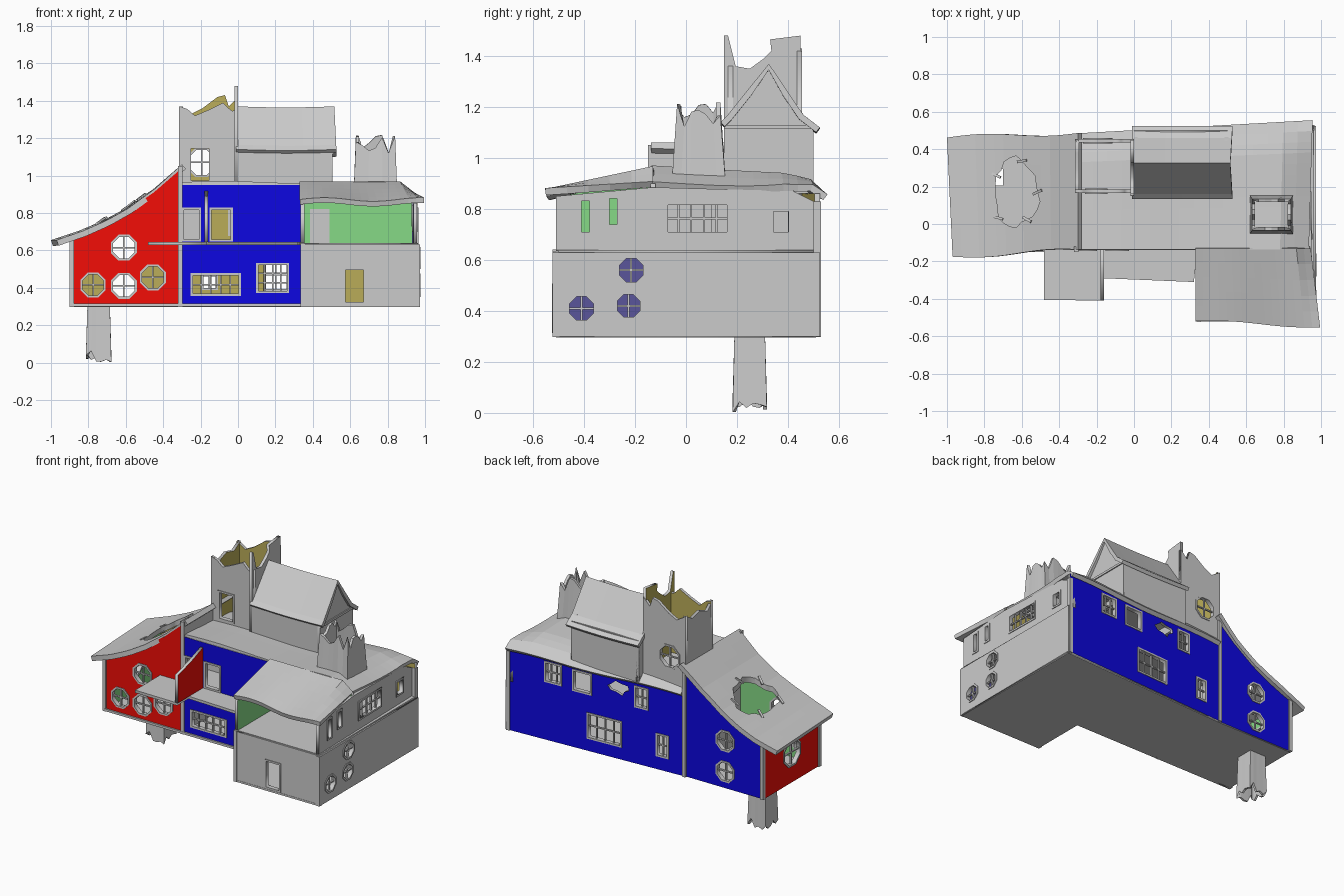
import bpy, bmesh, math, random
from mathutils import Matrix, Vector

if "Cube" in bpy.data.objects:
    bpy.data.objects.remove(bpy.data.objects["Cube"])
random.seed(4)


def mat(name, rgb):
    m = bpy.data.materials.new(name)
    m.diffuse_color = (*rgb, 1)
    m.use_nodes = True
    m.node_tree.nodes["Principled BSDF"].inputs["Base Color"].default_value = m.diffuse_color
    return m


RED, BLUE = mat("red_paint", (.9, .004, .002)), mat("blue_paint", (.004, .002, .75))
YELLOW, GREEN = mat("yellow_paint", (.5, .42, .1)), mat("green_paint", (.24, .7, .24))
PURPLE = mat("purple_paint", (.1, .09, .33))


def make(name, me, mats=(), M=None):
    ob = bpy.data.objects.new(name, me)
    for m in mats:
        me.materials.append(m)
    if M:
        me.transform(M)
    bpy.context.collection.objects.link(ob)
    return ob


def from_bm(name, bm, mats=(), M=None):
    me = bpy.data.meshes.new(name)
    bm.to_mesh(me)
    bm.free()
    return make(name, me, mats, M)


def evaluated(ob):
    dg = bpy.context.evaluated_depsgraph_get()
    return bpy.data.meshes.new_from_object(ob.evaluated_get(dg))


def fill(loops, t):
    """flat outline with holes, extruded to thickness t"""
    cu = bpy.data.curves.new("tmp", "CURVE")
    cu.dimensions, cu.fill_mode, cu.extrude = "2D", "BOTH", t / 2
    for l in loops:
        s = cu.splines.new("POLY")
        s.points.add(len(l) - 1)
        for p, (a, b) in zip(s.points, l):
            p.co = (a, b, 0, 1)
        s.use_cyclic_u = True
    ob = make("tmp", cu)
    me = evaluated(ob)
    bpy.data.objects.remove(ob)
    bm = bmesh.new()
    bm.from_mesh(me)
    bpy.data.meshes.remove(me)
    bmesh.ops.remove_doubles(bm, verts=bm.verts, dist=1e-5)
    bmesh.ops.recalc_face_normals(bm, faces=bm.faces)
    return bm


def cube(bm, c, s):
    bmesh.ops.create_cube(bm, size=1, matrix=Matrix.Translation(c) @ Matrix.Diagonal((*s, 1)))


def box(name, lo, hi):
    bm = bmesh.new()
    cube(bm, [(a + b) / 2 for a, b in zip(lo, hi)], [b - a for a, b in zip(lo, hi)])
    return from_bm(name, bm)


def rect(a, b, c, d):
    return [(a, b), (c, b), (c, d), (a, d)]


def octa(u, z, r):
    return [(u + r * math.cos((i + .5) * math.pi / 4), z + r * math.sin((i + .5) * math.pi / 4)) for i in range(8)]


def wall(name, axis, c, outline, holes=(), out=None, inn=None, facing=1, m=0, t=.02):
    """upright wall along x or y. holes: (u0,z0,u1,z1,bars_u,bars_z), (u,z,r) octagon, or a ragged loop"""
    d = Vector((1, m, 0)) if axis == "x" else Vector((m, 1, 0))
    up = Vector((0, 0, 1))
    n = d.cross(up).normalized()
    o = Vector((0, c, 0)) if axis == "x" else Vector((c, 0, 0))
    M = Matrix([(d[i], up[i], n[i], o[i]) for i in range(3)] + [(0, 0, 0, 1)])
    loops, trim = [outline], bmesh.new()
    for h in holes:
        if isinstance(h, list):
            loops.append(h)
            continue
        if len(h) == 3:
            u, z, r = h
            loop, hu, hz, nu, nz = octa(u, z, r), r * .92, r * .92, 1, 1
        else:
            a, b, e, f, nu, nz = h
            loop, u, z, hu, hz = rect(a, b, e, f), (a + e) / 2, (b + f) / 2, (e - a) / 2, (f - b) / 2
        loops.append(loop)
        big, small = [[(u + (p - u) * (hu + k) / hu, z + (q - z) * (hz + k) / hz) for p, q in loop]
                      for k in (.003, -.009)]
        fb = fill([big, small], t + .01)
        tmp = bpy.data.meshes.new("tmp")
        fb.to_mesh(tmp)
        fb.free()
        trim.from_mesh(tmp)
        bpy.data.meshes.remove(tmp)
        for i in range(nu):
            cube(trim, (u - hu + 2 * hu * (i + 1) / (nu + 1), z, 0), (.008, 2 * hz, .012))
        for i in range(nz):
            cube(trim, (u, z - hz + 2 * hz * (i + 1) / (nz + 1), 0), (2 * hu, .008, .012))
    bm = fill(loops, t)
    for f in bm.faces:
        zs = [v.co.z * facing for v in f.verts]
        f.material_index = 0 if min(zs) > 0 else 1 if max(zs) < 0 else 2
    from_bm(name, bm, (out, inn, None), M)
    if holes:
        from_bm(name + "_window_frames", trim, (), M)


def interp(pts, x):
    for (a, b), (c, d) in zip(pts, pts[1:]):
        if x <= c:
            return b + (d - b) * (x - a) / (c - a)
    return pts[-1][1]


def sheet(name, fn, nx, ny, t=.028):
    """roof sheet from fn(s,t) with thickness below"""
    bm = bmesh.new()
    bmesh.ops.create_grid(bm, x_segments=nx, y_segments=ny, size=.5)
    for v in bm.verts:
        v.co = fn(v.co.x + .5, v.co.y + .5)
    ob = from_bm(name, bm)
    s = ob.modifiers.new("thick", "SOLIDIFY")
    s.thickness, s.offset = t, -1
    return ob


def tube(name, c, h0, h1, z0, z1, jag, k=6, t=.018):
    """square broken pipe, ragged at the z1 end"""
    bm, rings = bmesh.new(), ([], [])
    for s in range(4):
        for i in range(k):
            p = Matrix.Rotation(s * math.pi / 2, 2) @ Vector((1, -1 + 2 * i / k))
            for ring, h, z in ((rings[0], h0, z0), (rings[1], h1, z1 + random.uniform(-jag, jag))):
                ring.append(bm.verts.new((c[0] + p.x * h[0], c[1] + p.y * h[1], z)))
    for i in range(4 * k):
        j = (i + 1) % (4 * k)
        f = [rings[0][i], rings[0][j], rings[1][j], rings[1][i]]
        bm.faces.new(f if z1 > z0 else f[::-1])
    s = from_bm(name, bm).modifiers.new("thick", "SOLIDIFY")
    s.thickness, s.offset = t, -1


def lerp(a, b, t):
    return a + (b - a) * t


# floors (the lean-to is open to the roof, the drain shaft passes the base) and balcony deck
right = [(.34, -.13), (.34, -.51), (.965, -.51), (.96, .51), (-.31, .45)]
for nm, z, loops in (("base_floor", .305, [[(-.89, -.13)] + right + [(-.89, .45)], rect(-.79, .205, -.7, .295)]),
                     ("upper_floor", .63, [[(-.31, -.13)] + right]),
                     ("balcony_deck", .637, [[(-.48, -.405), (-.165, -.41), (-.165, -.29), (.32, -.31),
                                              (.34, -.13), (-.48, -.13)]])):
    from_bm(nm, fill(loops, .018), (), Matrix.Translation((0, 0, z)))
wall("broken_balcony_wall", "y", -.17, [(-.41, .645), (-.13, .645), (-.13, .92), (-.27, .87), (-.41, .83)], (), RED, RED)

# lean-to wing on the left
slope = [(-1.0, .655), (-.85, .705), (-.72, .76), (-.6, .825), (-.45, .93), (-.3, 1.06)]
lean = [(-.89, .3), (-.31, .3)] + [(x, interp(slope, x) - .02) for x in (-.31, -.45, -.6, -.72, -.85, -.89)]
wall("lean_to_front_wall", "x", -.13, lean,
     [(-.61, .615, .072), (-.775, .415, .07), (-.61, .41, .072), (-.455, .455, .072)], RED, GREEN)
wall("lean_to_back_wall", "x", .445, lean, [(-.61, .615, .072), (-.61, .41, .072)], BLUE, YELLOW, -1)
wall("lean_to_end_wall", "y", -.885, rect(-.13, .3, .45, .67), [(.155, .5, .095)], RED, GREEN, -1)
wall("dividing_wall", "y", -.31, rect(-.13, .31, .45, 1.03))
roof = sheet("lean_to_roof", lambda s, t: (
    lerp(lerp(-.97, -1, t), -.3, s),
    lerp(lerp(-.175, -.14, s), lerp(.462, .49, s), t) + .012 * math.sin(s * 6) * (2 * t - 1),
    interp(slope, lerp(-1, -.3, s))), 14, 4, .032)
ragged = []
for i in range(24):
    a, r = i * math.tau / 24, random.uniform(.9, 1.15)
    ragged.append((-.63 + .118 * r * math.cos(a), .17 + .172 * r * math.sin(a)))
cut = from_bm("hole_cutter", fill([ragged], 2), (), Matrix.Translation((0, 0, .8)))
b = roof.modifiers.new("hole", "BOOLEAN")
b.object, b.operation, b.solver = cut, "DIFFERENCE", "EXACT"
roof.data = evaluated(roof)
roof.modifiers.clear()
bpy.data.objects.remove(cut)

# main house
wall("main_front_lower_wall", "x", -.13, rect(-.31, .31, .34, .63),
     [(-.25, .36, .012, .475, 4, 1), (.1, .375, .27, .53, 3, 2)], BLUE, GREEN)
wall("main_front_upper_wall", "x", -.13, rect(-.31, .63, .34, .95),
     [(-.298, .65, -.2, .825, 0, 0), (-.15, .65, -.03, .825, 0, 0)], BLUE, GREEN)
box("inner_partition", (-.3, .1, .64), (-.19, .115, .9))
burst = [(.16 + .08 * r * math.cos(i * .628), .775 + .048 * r * math.sin(i * .628))
         for i, r in enumerate((1, .75, .95, .7, 1, .9, .6, 1, .65, .9))]
wall("main_back_wall", "x", .466, rect(-.31, .3, .96, .86),
     [(.14, .385, .385, .555, 3, 1), (-.195, .39, -.11, .54, 1, 1), (.57, .69, .69, .825, 2, 1),
      (.355, .68, .49, .82, 0, 0), burst, (-.05, .68, .045, .82, 1, 1)], BLUE, YELLOW, -1, .051)
fall = [(-.14, .965), (.1, .95), (.4, .935), (.5, .91), (.56, .85)]
curl = lambda s: .06 * max(0, (s - .875) / .125)
sheet("main_roof", lambda s, t: (
    lerp(-.3, lerp(.935, .955, t), s), lerp(-.135, lerp(.485, .555, s), t),
    interp(fall, lerp(-.135, .555, t)) + .006 * math.sin(s * 9) - curl(s) * (1 - t ** 4)), 16, 12)

# right wing
wall("wing_right_lower_wall", "y", .962, rect(-.515, .3, .525, .63),
     [(-.215, .56, .06), (-.225, .42, .058), (-.41, .41, .06)], None, PURPLE)
wall("wing_right_upper_wall", "y", .937, [(-.51, .63), (.525, .63), (.52, .82), (.42, .87), (-.13, .885), (-.51, .85)],
     [(-.42, .70, -.37, .84, 0, 0), (-.31, .73, -.262, .85, 0, 0), (-.08, .70, .17, .825, 4, 1),
      (.333, .70, .41, .8, 0, 0)], None, PURPLE, m=-.02)
wall("wing_front_wall", "x", -.51, rect(.34, .3, .97, .635), [(.565, .316, .68, .505, 0, 0)], None, PURPLE)
wall("wing_left_lower_wall", "y", .345, rect(-.51, .3, -.13, .635), (), PURPLE, None)
wall("wing_left_upper_wall", "y", .345, [(-.51, .635), (-.13, .635), (-.13, .94), (-.51, .84)], (), GREEN, None)
wall("terrace_back_wall", "x", -.13, rect(.34, .635, .94, .9), (), GREEN, YELLOW)
box("terrace_door", (.385, -.148, .64), (.49, -.13, .82))
sheet("wing_roof", lambda s, t: (
    lerp(.33, lerp(.995, .945, t), s), lerp(lerp(-.52, -.55, s) + .008 * math.sin(s * 6), -.13, t),
    lerp(.872 + .01 * math.sin(s * 8), .968 - curl(s), t)), 16, 5)

# dormer block with gabled roof
for nm, y in (("dormer_front_wall", .16), ("dormer_back_wall", .49)):
    wall(nm, "x", y, rect(0, .86, .5, 1.14))
gable = [(.15, .86), (.5, .86), (.5, 1.12), (.325, 1.345), (.15, 1.14)]
wall("dormer_right_gable", "y", .495, gable)
wall("dormer_left_gable", "y", .01, gable)
pitch = [(.135, 1.14), (.16, 1.165), (.325, 1.37), (.46, 1.17), (.525, 1.12)]
ys = [.135, .16, .24, .325, .4, .46, .525]
sheet("dormer_roof", lambda s, t: (
    lerp(-.01, .515 + .06 * abs(ys[round(t * 6)] - .325), s), ys[round(t * 6)],
    interp(pitch, ys[round(t * 6)]) - .006 * math.sin(s * 3.1)), 6, 6, .024)
box("dormer_sill_trim", (.495, .15, 1.115), (.512, .5, 1.13))

# broken tower, yellow inside
wall("tower_front_wall", "x", .175, [(-.315, .93), (0, .93), (0, 1.36), (-.03, 1.345), (-.05, 1.36), (-.08, 1.39),
     (-.16, 1.35), (-.23, 1.32), (-.27, 1.355), (-.315, 1.37)], [(-.26, .965, -.145, 1.155, 0, 0)], None, YELLOW)
wall("tower_back_wall", "x", .445, [(-.315, .82), (0, .82), (0, 1.42), (-.05, 1.37), (-.07, 1.43), (-.11, 1.42),
     (-.19, 1.36), (-.25, 1.33), (-.315, 1.37)], [(-.195, 1.07, .082)], None, YELLOW, -1)
wall("tower_left_wall", "y", -.305, [(.165, .93), (.45, .85), (.45, 1.37), (.38, 1.33), (.3, 1.35), (.22, 1.32),
     (.165, 1.37)], (), None, YELLOW, -1)
wall("tower_right_wall", "y", -.01, [(.15, .9), (.45, .85), (.45, 1.48), (.33, 1.465), (.335, 1.42), (.305, 1.39),
     (.25, 1.35), (.195, 1.36), (.165, 1.48), (.15, 1.48)], (), None, YELLOW)

# broken chimney and drain shaft
tube("broken_chimney", (.735, .05), (.118, .108), (.105, .085), .87, 1.17, .055)
tube("drain_shaft", (-.745, .25), (.06, .06), (.068, .067), .31, .035, .035, 5, .014)

# corner posts and skirting
for nm, x, y, z in (("outer_post", -.89, -.135, .67), ("middle_post", -.31, -.135, 1.05), ("wing_post", .345, -.51, .64),
                    ("wing_corner_post", .96, -.51, .63), ("back_outer_post", -.885, .45, .67),
                    ("back_middle_post", -.31, .455, 1.02), ("back_corner_post", .952, .515, .83)):
    box(nm, (x - .012, y - .014, .298), (x + .012, y + .014, z))
box("front_skirting", (-.89, -.15, .3), (.34, -.135, .315))
box("wing_skirting", (.34, -.522, .298), (.97, -.51, .31))

# splintered planks round the roof hole
for i in range(0, 24, 5):
    x, y = ragged[i]
    p = box("roof_splinter", (-.03, -.007, -.004), (.03, .007, .004))
    p.location = (x, y, interp(slope, x) + .004)
    p.rotation_euler = (0, -.6, random.uniform(-.8, .8))
